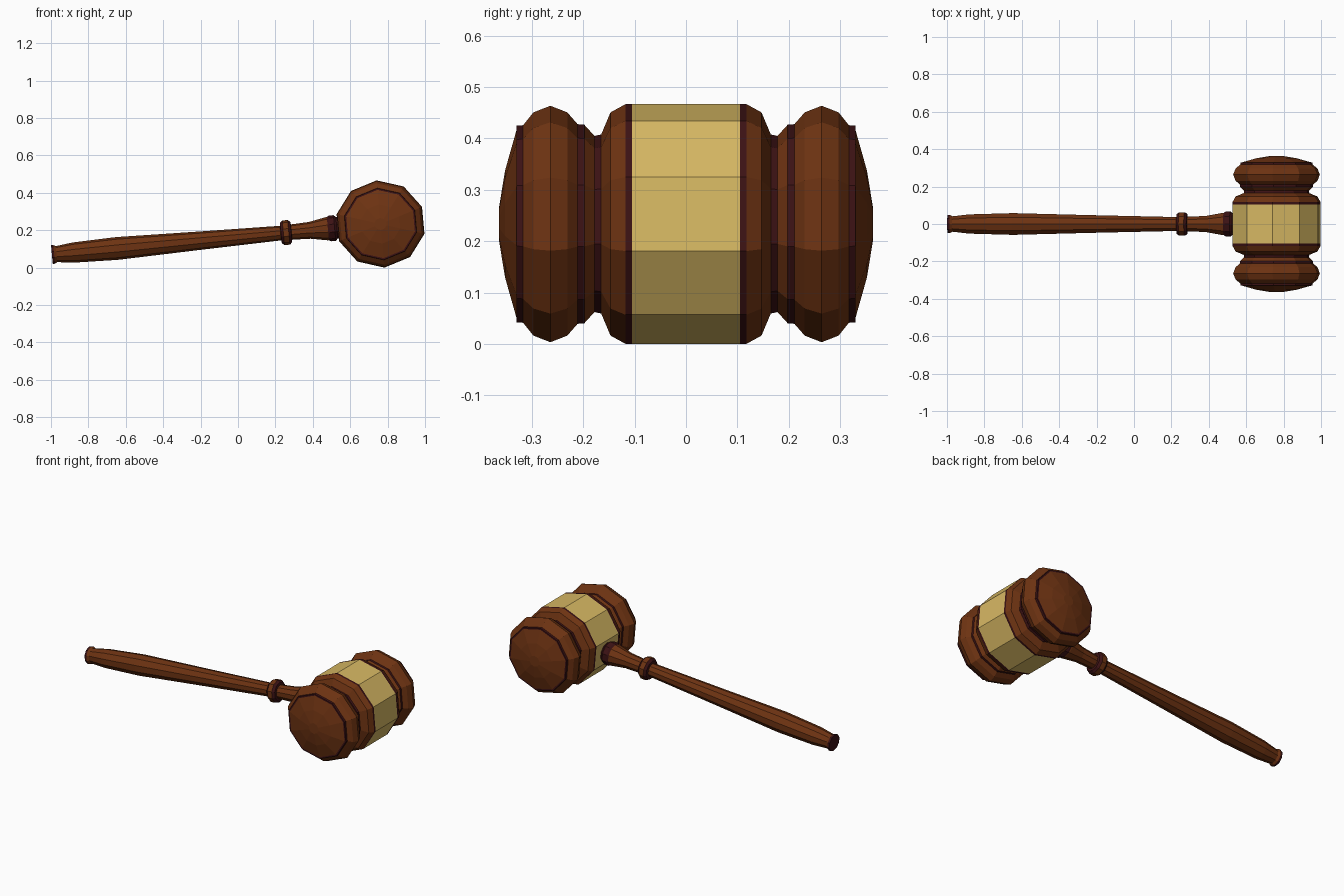
import bpy, bmesh, math
from mathutils import Vector, Matrix

if "Cube" in bpy.data.objects:
    bpy.data.objects.remove(bpy.data.objects["Cube"])


def mat(name, rgb):
    m = bpy.data.materials.new(name)
    m.diffuse_color = (*rgb, 1)
    m.use_nodes = True
    m.node_tree.nodes["Principled BSDF"].inputs["Base Color"].default_value = m.diffuse_color
    return m


MATS = [mat("brown wood", (0.155, 0.033, 0.006)),
        mat("dark red wood", (0.045, 0.006, 0.007)),
        mat("gold", (0.68, 0.48, 0.125))]
WOOD, DARK, GOLD = 0, 1, 2
TILT = math.atan(0.094)
SIDES = 10


def lathe(name, profile, origin, axis, side, up, start, scale=1.0):
    """Turn (distance, radius, material of the next segment) about an axis."""
    bm = bmesh.new()
    rings = []
    for t, r, _ in profile:
        ring = []
        for i in range(SIDES):
            a = start + 2 * math.pi * i / SIDES
            ring.append(bm.verts.new(origin + axis * t + side * (r * scale * math.cos(a))
                                     + up * (r * math.sin(a))))
        rings.append(ring)
    for k in range(len(rings) - 1):
        for i in range(SIDES):
            j = (i + 1) % SIDES
            f = bm.faces.new((rings[k][i], rings[k][j], rings[k + 1][j], rings[k + 1][i]))
            f.material_index = profile[k][2]
    for ring, m in ((rings[0], profile[0][2]), (rings[-1], profile[-1][2])):
        bm.faces.new(ring).material_index = m
    bmesh.ops.recalc_face_normals(bm, faces=bm.faces)
    me = bpy.data.meshes.new(name)
    bm.to_mesh(me)
    bm.free()
    for m in MATS:
        me.materials.append(m)
    ob = bpy.data.objects.new(name, me)
    bpy.context.collection.objects.link(ob)
    return ob


X, Y, Z = Vector((1, 0, 0)), Vector((0, 1, 0)), Vector((0, 0, 1))
head_centre = Vector((0.762, 0, 0.2335))
head_start = math.radians(95)

# Gold band round the middle of the head
lathe("band", [(-0.105, 0.234, GOLD), (0.105, 0.234, GOLD)],
      head_centre, Y, X, Z, head_start, 1.03)

# Turned head ends with dark grooves and a domed striking face
end_profile = [
    (0.105, 0.234, DARK), (0.118, 0.234, WOOD), (0.147, 0.218, WOOD),
    (0.165, 0.175, DARK), (0.178, 0.172, WOOD), (0.198, 0.194, DARK),
    (0.211, 0.195, WOOD), (0.231, 0.218, WOOD), (0.264, 0.231, WOOD),
    (0.297, 0.218, WOOD), (0.317, 0.193, DARK), (0.330, 0.192, DARK),
    (0.330, 0.183, WOOD), (0.352, 0.105, WOOD), (0.364, 0.032, WOOD)]
for s, name in ((-1, "head_front"), (1, "head_back")):
    lathe(name, end_profile, head_centre, Y * s, X, Z, head_start, 1.03)

# Tilted handle with end rim, collar bead and socket bead
handle_profile = [
    (0.000, 0.050, DARK), (0.012, 0.050, WOOD), (0.025, 0.043, WOOD),
    (0.115, 0.054, WOOD), (0.350, 0.061, WOOD), (0.800, 0.049, WOOD),
    (1.228, 0.039, DARK), (1.230, 0.055, DARK), (1.243, 0.066, WOOD),
    (1.272, 0.066, DARK), (1.285, 0.055, DARK), (1.287, 0.041, WOOD),
    (1.385, 0.045, WOOD), (1.475, 0.062, WOOD), (1.482, 0.062, DARK),
    (1.492, 0.069, DARK), (1.518, 0.069, DARK), (1.530, 0.058, DARK),
    (1.600, 0.055, DARK)]
along = Vector((math.cos(TILT), 0, math.sin(TILT)))
across = Vector((-math.sin(TILT), 0, math.cos(TILT)))
lathe("handle", handle_profile, Vector((-0.995, 0, 0.07)), along, Y, across, math.pi / 2)
